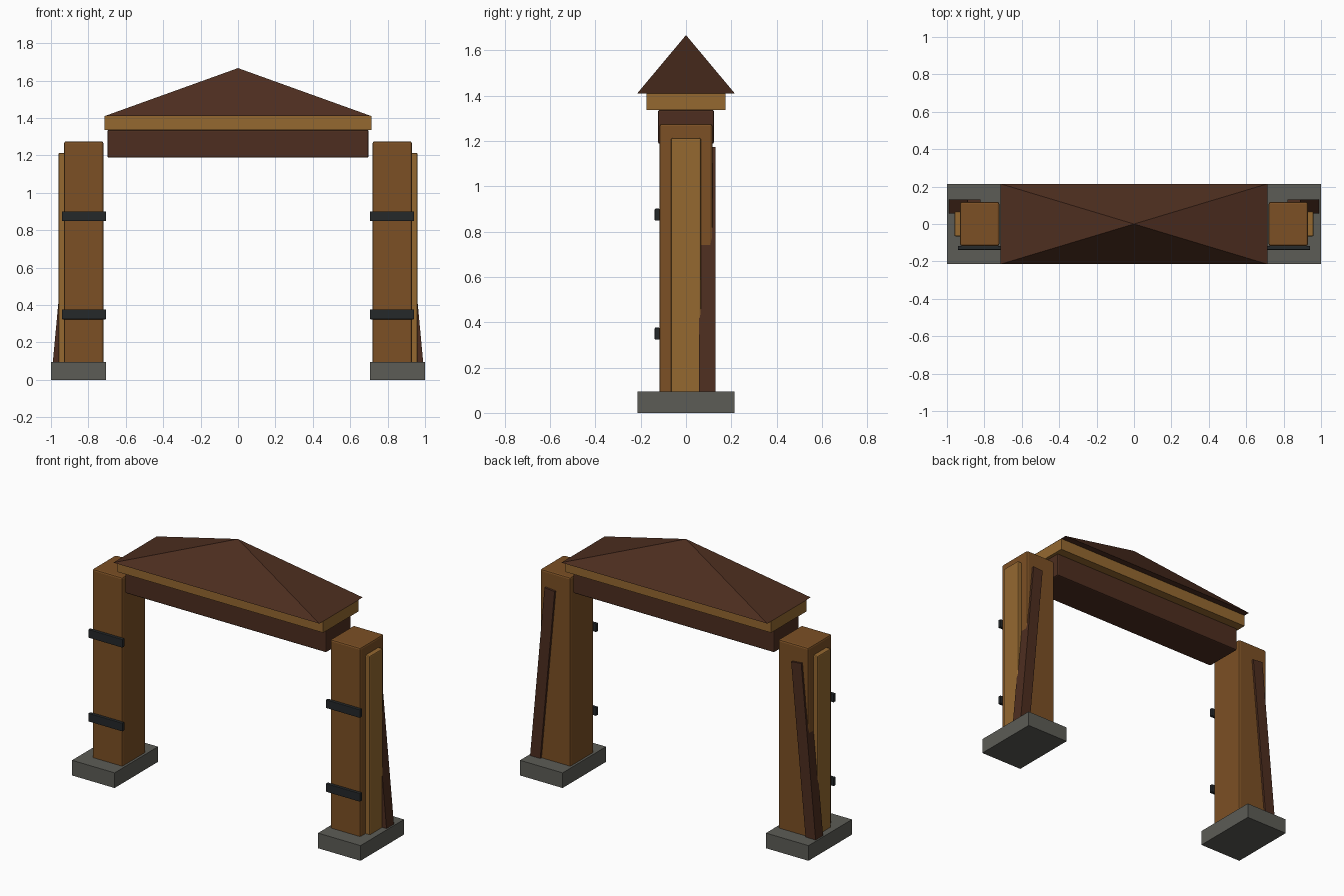
import bpy, bmesh, math
from mathutils import Matrix

if "Cube" in bpy.data.objects:
    bpy.data.objects.remove(bpy.data.objects["Cube"])


def material(name, rgb):
    m = bpy.data.materials.new(name)
    m.diffuse_color = (*rgb, 1)
    m.use_nodes = True
    m.node_tree.nodes["Principled BSDF"].inputs["Base Color"].default_value = m.diffuse_color
    return m


OAK = material("oak", (0.20, 0.08, 0.018))
PALE = material("pale_oak", (0.30, 0.14, 0.03))
DARK = material("dark_wood", (0.075, 0.027, 0.014))
STONE = material("stone", (0.107, 0.107, 0.093))
IRON = material("iron", (0.018, 0.021, 0.023))


def finish(name, bm, mat, bevel=0):
    bmesh.ops.recalc_face_normals(bm, faces=bm.faces)
    me = bpy.data.meshes.new(name)
    bm.to_mesh(me)
    bm.free()
    me.materials.append(mat)
    ob = bpy.data.objects.new(name, me)
    bpy.context.collection.objects.link(ob)
    if bevel:
        mod = ob.modifiers.new("bevel", 'BEVEL')
        mod.width = bevel
        mod.segments = 2
    return ob


def box(name, x, y, z, mat, bevel=0, tilt=0):
    """Box from (min, max) ranges, optionally tilted about y through its centre."""
    bm = bmesh.new()
    size = [r[1] - r[0] for r in (x, y, z)]
    bmesh.ops.create_cube(bm, size=1, matrix=Matrix.Diagonal((*size, 1)))
    ob = finish(name, bm, mat, bevel)
    ob.location = [(r[0] + r[1]) / 2 for r in (x, y, z)]
    ob.rotation_euler.y = tilt
    return ob


def side_box(name, s, x, *args, **kw):
    return box(name, sorted((s * x[0], s * x[1])), *args, **kw)


for side, s in (("left", -1), ("right", 1)):
    # stone footing, post and outer plank
    side_box(f"{side}_footing", s, (0.705, 1.0), (-0.215, 0.215), (0, 0.095), STONE)
    side_box(f"{side}_post", s, (0.72, 0.93), (-0.117, 0.117), (0.01, 1.275), OAK, 0.01)
    side_box(f"{side}_plank", s, (0.91, 0.96), (-0.066, 0.066), (0.05, 1.213), PALE, 0.006)
    # leaning brace at the back
    side_box(f"{side}_brace", s, (0.872, 0.942), (0.057, 0.13), (0.047, 1.173), DARK,
             tilt=-s * math.atan(0.093))
    # iron straps across the front
    for level, z in (("lower", 0.35), ("upper", 0.875)):
        side_box(f"{side}_{level}_strap", s, (0.705, 0.942), (-0.138, -0.117),
                 (z - 0.026, z + 0.026), IRON, 0.003)

# lintel and eaves board
box("lintel", (-0.698, 0.698), (-0.124, 0.124), (1.188, 1.337), DARK, 0.008)
box("eaves_board", (-0.713, 0.713), (-0.175, 0.175), (1.337, 1.41), PALE)

# pyramid roof
bm = bmesh.new()
base = [bm.verts.new((x, y, 1.41)) for x, y in
        ((-0.714, -0.215), (0.714, -0.215), (0.714, 0.215), (-0.714, 0.215))]
apex = bm.verts.new((0, 0, 1.667))
bm.faces.new(base)
for i in range(4):
    bm.faces.new((base[i], base[(i + 1) % 4], apex))
finish("roof", bm, DARK)
